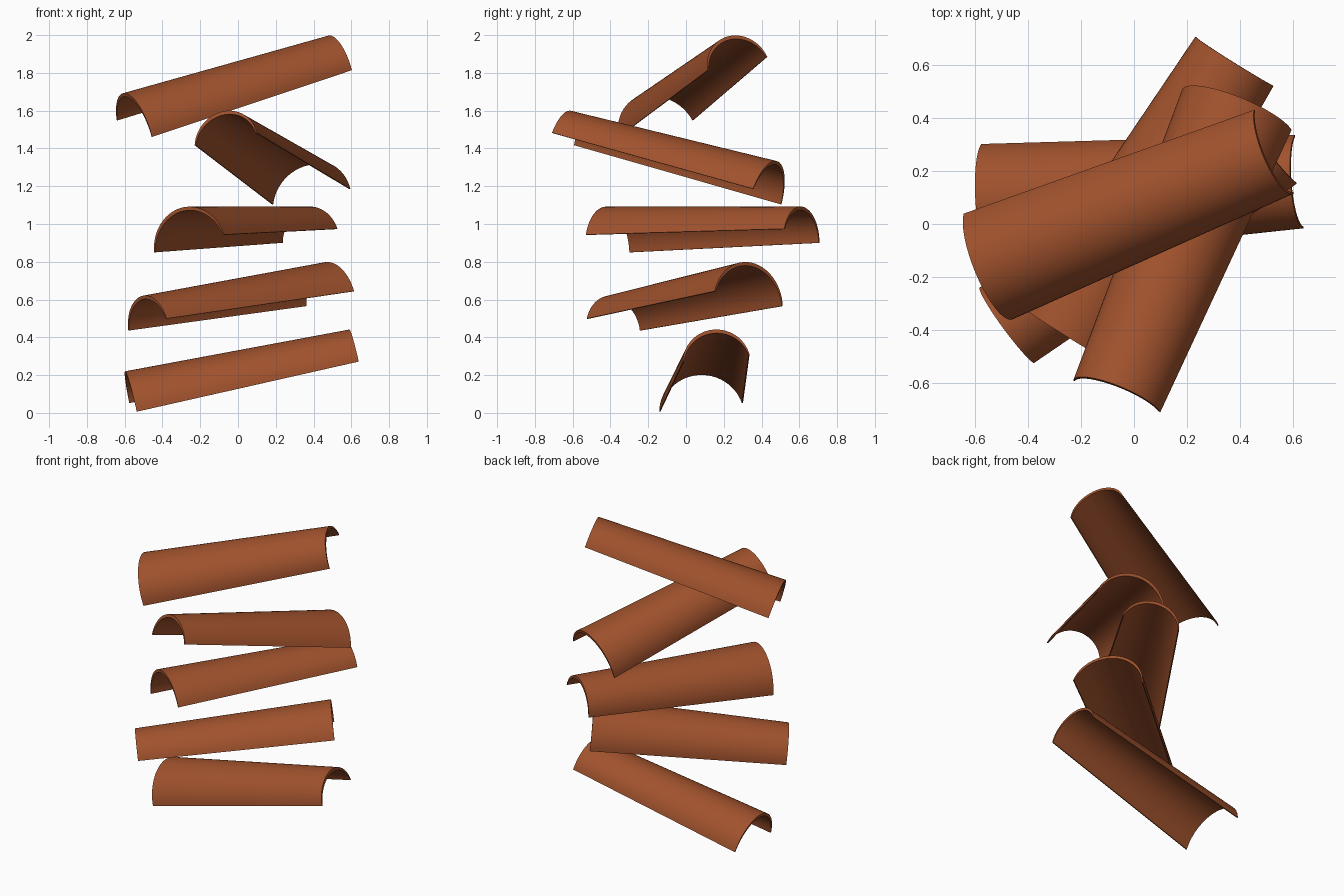
import bpy, bmesh
from math import sin, cos, radians
from mathutils import Vector, Matrix

cube = bpy.data.objects.get("Cube")
if cube:
    bpy.data.objects.remove(cube, do_unlink=True)

# Fired clay
clay = bpy.data.materials.new("terracotta")
clay.use_nodes = True
color = (0.352, 0.084, 0.026, 1)
clay.diffuse_color = color
clay.node_tree.nodes["Principled BSDF"].inputs["Base Color"].default_value = color

LENGTH, SEGMENTS = 1.21, 28
HALF_ANGLE = radians(82)


def arc(bm, y, width, sag):
    """Circular arc across the tile; sag thins the shell toward its long edges."""
    r = width / 2 / sin(HALF_ANGLE)
    verts = []
    for i in range(SEGMENTS + 1):
        a = HALF_ANGLE * (2 * i / SEGMENTS - 1)
        thick = sag * (0.2 + 0.8 * cos(a))
        verts.append(bm.verts.new(((r - thick) * sin(a), y,
                                   (r - thick) * cos(a) - r * cos(HALF_ANGLE))))
    return verts


# One tapered barrel tile, wide end at -y, narrow end at +y
bm = bmesh.new()
loops = []
for y, width in ((-LENGTH / 2, 0.448), (LENGTH / 2, 0.356)):
    outer, inner = arc(bm, y, width, 0), arc(bm, y, width, 0.02)
    loops.append(outer + inner[::-1])
    for i in range(SEGMENTS):
        bm.faces.new((outer[i], outer[i + 1], inner[i + 1], inner[i]))
wide, narrow = loops
for i in range(len(wide)):
    j = (i + 1) % len(wide)
    bm.faces.new((wide[i], wide[j], narrow[j], narrow[i]))
bmesh.ops.recalc_face_normals(bm, faces=bm.faces)
tile_mesh = bpy.data.meshes.new("roof_tile")
bm.to_mesh(tile_mesh)
bm.free()
tile_mesh.materials.append(clay)


def place_tile(name, wide_a, wide_b, narrow_a, narrow_b):
    """Stand a tile on the lower corners of its two ends."""
    wa, wb, na, nb = map(Vector, (wide_a, wide_b, narrow_a, narrow_b))
    along = (na + nb - wa - wb).normalized()
    up = along.cross(wb - wa + nb - na).normalized()
    if up.z < 0:
        up = -up
    side = along.cross(up)
    frame = Matrix((side, along, up)).transposed().to_4x4()
    tile = bpy.data.objects.new(name, tile_mesh)
    bpy.context.collection.objects.link(tile)
    tile.matrix_world = Matrix.Translation((wa + wb + na + nb) / 4) @ frame
    return tile


# Loose stack, bottom to top
place_tile("bottom_tile", (-.53, -.14, .01), (-.58, .30, .05), (.64, -.015, .27), (.605, .335, .31))
place_tile("second_tile", (.36, .515, .565), (.615, .15, .645), (-.585, -.24, .435), (-.375, -.525, .50))
place_tile("third_tile", (-.445, -.30, .85), (-.075, -.53, .943), (.235, .71, .90), (.525, .52, .975))
place_tile("fourth_tile", (.18, .505, 1.10), (.595, .355, 1.19), (-.23, -.59, 1.42), (.10, -.71, 1.48))
top = place_tile("top_tile", (-.645, .04, 1.55), (-.455, -.36, 1.46), (.455, .432, 1.885), (.605, .115, 1.815))

bpy.ops.object.select_all(action="DESELECT")
top.select_set(True)
bpy.context.view_layer.objects.active = top
bpy.ops.object.shade_smooth_by_angle(angle=radians(35))
